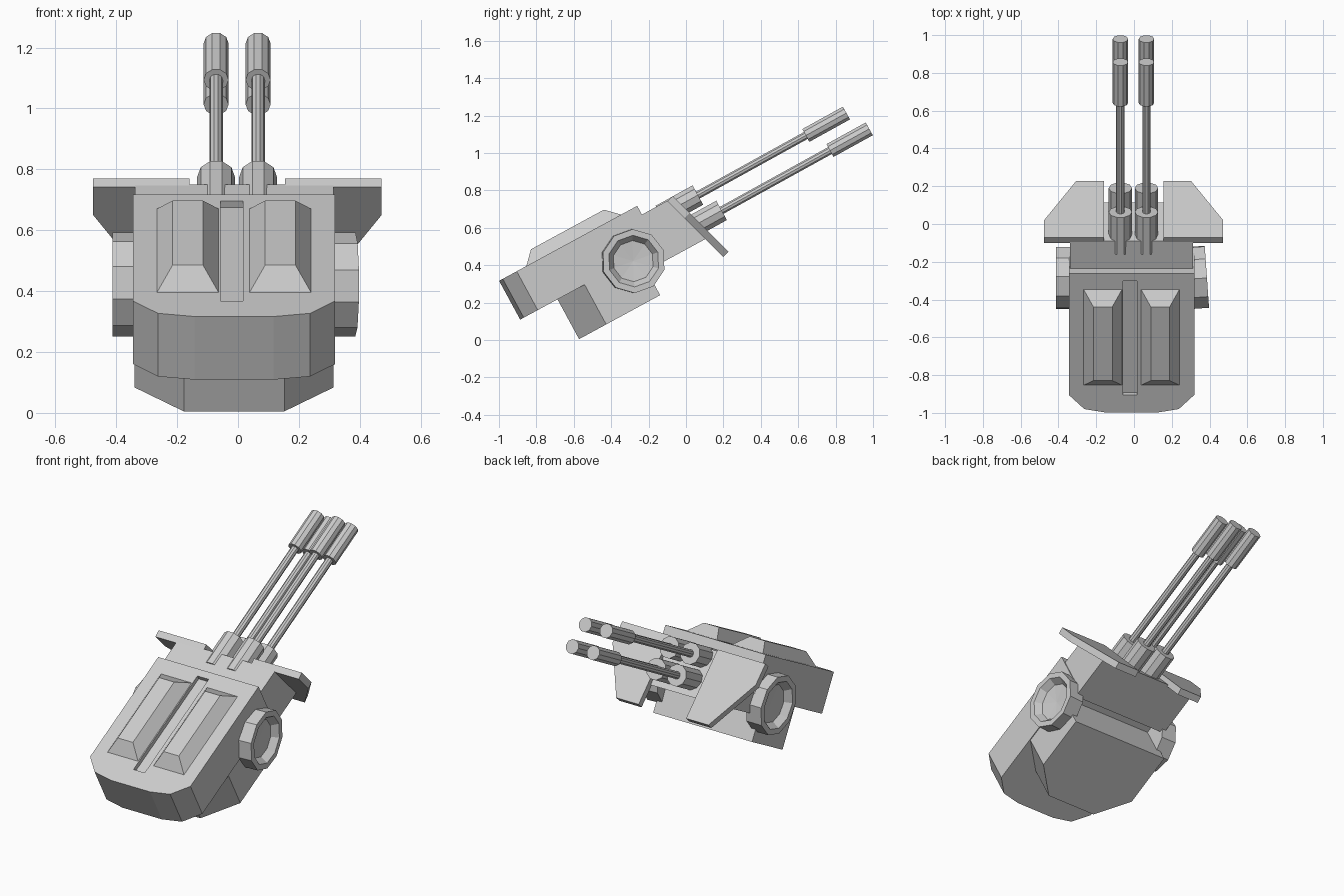
import bpy, bmesh
from math import radians, cos, sin, pi
from mathutils import Matrix, Vector

if "Cube" in bpy.data.objects:
    bpy.data.objects.remove(bpy.data.objects["Cube"])

CX = -0.013                                   # body centre line
TILT = Matrix.Rotation(radians(28.5), 4, 'X')  # whole turret is pitched up


def finish(name, bm, matrix=TILT):
    bmesh.ops.recalc_face_normals(bm, faces=bm.faces)
    bm.transform(matrix)
    me = bpy.data.meshes.new(name)
    bm.to_mesh(me)
    bm.free()
    ob = bpy.data.objects.new(name, me)
    bpy.context.collection.objects.link(ob)
    return ob


def loft(name, low, high, matrix=TILT):
    """Closed solid between two matching outlines."""
    bm = bmesh.new()
    a = [bm.verts.new(p) for p in low]
    b = [bm.verts.new(p) for p in high]
    n = len(a)
    bm.faces.new(a)
    bm.faces.new(b)
    for i in range(n):
        j = (i + 1) % n
        bm.faces.new((a[i], a[j], b[j], b[i]))
    return finish(name, bm, matrix)


def plan(name, outline, v0, v1):
    return loft(name, [(x, y, v0) for x, y in outline], [(x, y, v1) for x, y in outline])


def rect(x0, x1, y0, y1):
    return [(x0, y0), (x1, y0), (x1, y1), (x0, y1)]


def mirrored(half):
    """Complete a right-hand outline on the left of the centre line."""
    return [(CX + x, y) for x, y in half] + [(CX - x, y) for x, y in reversed(half)]


def lathe(name, profile, sides, matrix, phase=0.0):
    """Revolve (radius, z) pairs around z; ends lie on the axis."""
    bm = bmesh.new()
    rings = []
    for r, z in profile:
        if r == 0:
            rings.append([bm.verts.new((0, 0, z))] * sides)
        else:
            rings.append([bm.verts.new((r * cos(2 * pi * i / sides + phase),
                                        r * sin(2 * pi * i / sides + phase), z))
                          for i in range(sides)])
    for a, b in zip(rings, rings[1:]):
        for i in range(sides):
            j = (i + 1) % sides
            quad = list(dict.fromkeys((a[i], a[j], b[j], b[i])))
            bm.faces.new(quad)
    return finish(name, bm, matrix)


# Upper hull with rounded front and a long slot in the roof
hull = plan("upper_hull", mirrored([(0.13, -0.727), (0.25, -0.705), (0.332, -0.62), (0.332, 0.113)]),
            0.519, 0.755)
cutter = plan("slot_cutter", rect(-0.058, 0.016, -0.62, 0.068), 0.73, 0.8)
cutter.hide_render = True
mod = hull.modifiers.new("slot", 'BOOLEAN')
mod.operation = 'DIFFERENCE'
mod.solver = 'EXACT'
mod.object = cutter
bpy.context.view_layer.objects.active = hull
bpy.ops.object.modifier_apply(modifier="slot")
bpy.data.objects.remove(cutter)

# Lower hull with chamfered front corners
plan("lower_hull", mirrored([(0.165, -0.5), (0.327, -0.335), (0.327, -0.007)]), 0.277, 0.53)

# Gun housing with a slanted face
housing = [(0.07, 0.425), (0.36, 0.425), (0.278, 0.702), (0.07, 0.702)]
loft("gun_housing", [(CX - 0.326, u, v) for u, v in housing],
     [(CX + 0.326, u, v) for u, v in housing])

# Raised roof panels
for side, label in ((-1, "left"), (1, "right")):
    base = rect(CX + side * 0.047, CX + side * 0.257, -0.566, 0.02)
    top = rect(CX + side * 0.102, CX + side * 0.202, -0.497, -0.053)
    loft(label + "_roof_panel", [(x, y, 0.75) for x, y in base], [(x, y, 0.822) for x, y in top])

# Side hubs with dished centres; the right one sits slightly askew
for side, label in ((-1, "left"), (1, "right")):
    skew = Matrix.Rotation(radians(4 if side > 0 else 0), 4, 'Z')
    m = (Matrix.Translation((CX + side * 0.32, -0.285, 0.422)) @ skew
         @ Matrix.Rotation(side * pi / 2, 4, 'Y'))
    lathe(label + "_hub", [(0, -0.02), (0.171, -0.02), (0.171, 0.079), (0.138, 0.079),
                           (0.11, 0.04), (0, 0.03)], 10, m, radians(2))

# Gun shields, sloped 45 degrees
slope = Vector((0, 0.707, -0.707))
thick = Vector((0, 0.707, 0.707)) * 0.04
shield = [(0.157, 0), (0.474, 0), (0.474, 0.13), (0.305, 0.422), (0.157, 0.422)]
for side, label in ((-1, "left"), (1, "right")):
    back = [Vector((side * x - 0.002, -0.1, 0.742)) + slope * s for x, s in shield]
    loft(label + "_shield", back, [p + thick for p in back], Matrix.Identity(4))

# Four barrels: breech sleeve, thin tube, muzzle
for row, v, sleeve, m0, m1 in (("upper", 0.648, 0.426, 1.085, 1.333),
                               ("lower", 0.515, 0.498, 1.16, 1.4)):
    for x, label in ((-0.072, "left"), (0.066, "right")):
        m = (TILT @ Matrix.Translation((x, 0, v)) @ Matrix.Rotation(radians(-89.6), 4, 'X'))
        lathe(row + "_" + label + "_barrel",
              [(0, 0.2), (0.062, 0.2), (0.062, sleeve), (0.022, sleeve), (0.022, m0),
               (0.041, m0), (0.041, m1), (0, m1)], 10, m)
